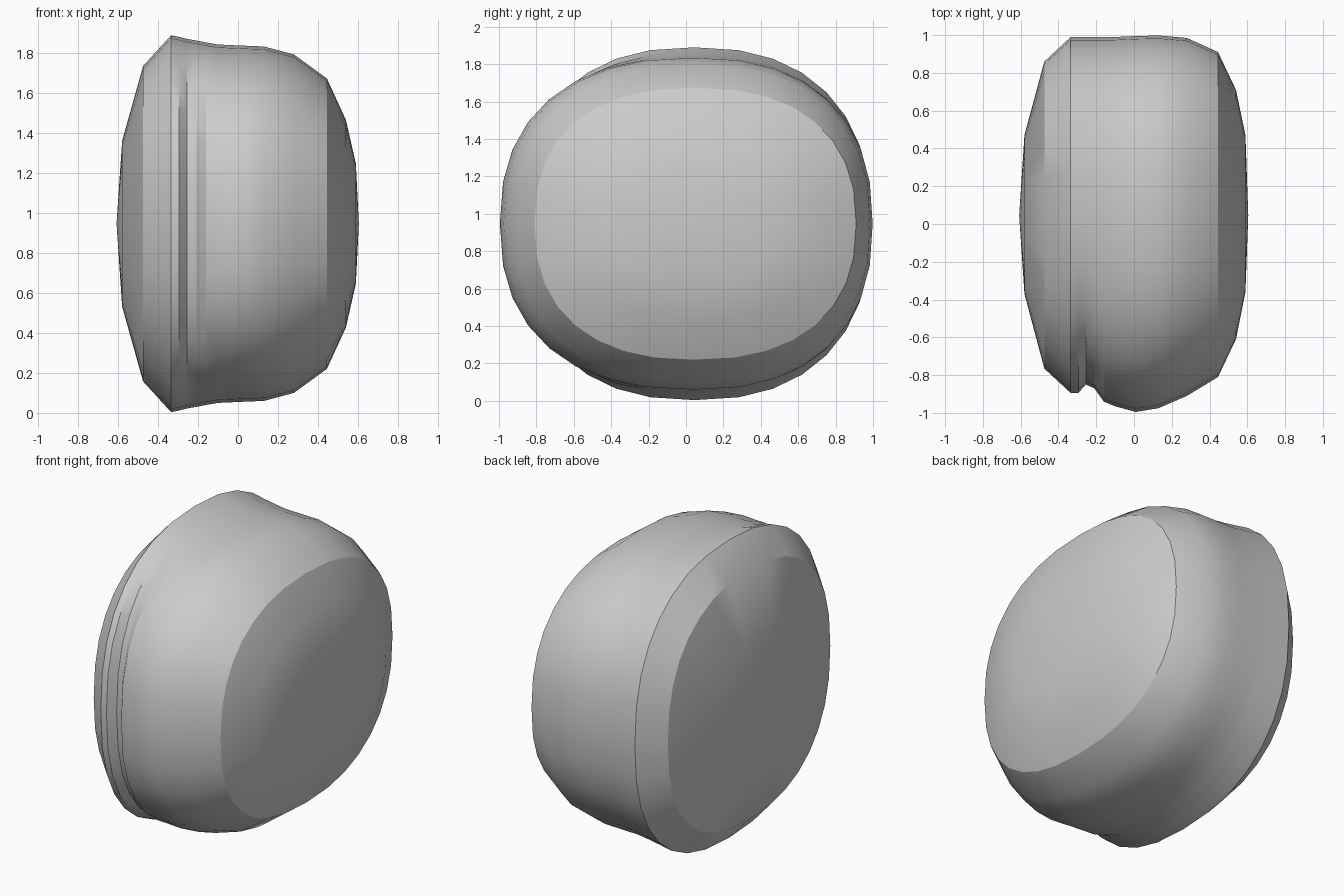
import bpy, bmesh, math

cube = bpy.data.objects.get("Cube")
if cube:
    bpy.data.objects.remove(cube, do_unlink=True)

SEGMENTS = 32
ROUNDNESS = 2 / 2.37          # slightly squared oval
CENTRE_Y, CENTRE_Z = 0.045, 0.947

# Cross-sections from one end to the other: x, half height, front y, back y
SECTIONS = [
    (-0.58, 0.415, -0.37, 0.47),
    (-0.475, 0.79, -0.765, 0.86),
    (-0.335, 0.943, -0.895, 0.99),
    (-0.295, 0.935, -0.895, 0.99),
    (-0.255, 0.925, -0.85, 0.99),
    (-0.21, 0.917, -0.87, 0.99),
    (-0.16, 0.907, -0.94, 0.99),
    (-0.1, 0.897, -0.965, 0.99),
    (0.01, 0.892, -0.995, 0.995),
    (0.13, 0.887, -0.975, 0.998),
    (0.28, 0.847, -0.91, 0.985),
    (0.445, 0.727, -0.81, 0.91),
    (0.54, 0.52, -0.61, 0.71),
    (0.59, 0.3, -0.36, 0.47),
]


def squared(v):
    return math.copysign(abs(v) ** ROUNDNESS, v)


def section_ring(bm, x, half_height, front, back):
    ring = []
    for i in range(SEGMENTS):
        a = math.tau * i / SEGMENTS
        c, s = squared(math.cos(a)), squared(math.sin(a))
        reach = back - CENTRE_Y if c > 0 else CENTRE_Y - front
        ring.append(bm.verts.new((x, CENTRE_Y + reach * c, CENTRE_Z + half_height * s)))
    return ring


# Lofted body
bm = bmesh.new()
rings = [section_ring(bm, *s) for s in SECTIONS]
for a, b in zip(rings, rings[1:]):
    for i in range(SEGMENTS):
        j = (i + 1) % SEGMENTS
        bm.faces.new((a[i], a[j], b[j], b[i]))

# Gently domed ends
for ring, x in ((rings[0], -0.608), (rings[-1], 0.605)):
    tip = bm.verts.new((x, CENTRE_Y, CENTRE_Z))
    for i in range(SEGMENTS):
        bm.faces.new((ring[i], ring[(i + 1) % SEGMENTS], tip))
bmesh.ops.recalc_face_normals(bm, faces=bm.faces)

mesh = bpy.data.meshes.new("rounded_body")
bm.to_mesh(mesh)
bm.free()
body = bpy.data.objects.new("rounded_body", mesh)
bpy.context.collection.objects.link(body)

# Plain grey surface
grey = bpy.data.materials.new("light_grey")
grey.use_nodes = True
colour = (0.6, 0.6, 0.6, 1)
grey.diffuse_color = colour
grey.node_tree.nodes["Principled BSDF"].inputs["Base Color"].default_value = colour
mesh.materials.append(grey)

# Smooth sides with crisp rim edges
bpy.ops.object.select_all(action="DESELECT")
body.select_set(True)
bpy.context.view_layer.objects.active = body
bpy.ops.object.shade_smooth_by_angle(angle=math.radians(27))
